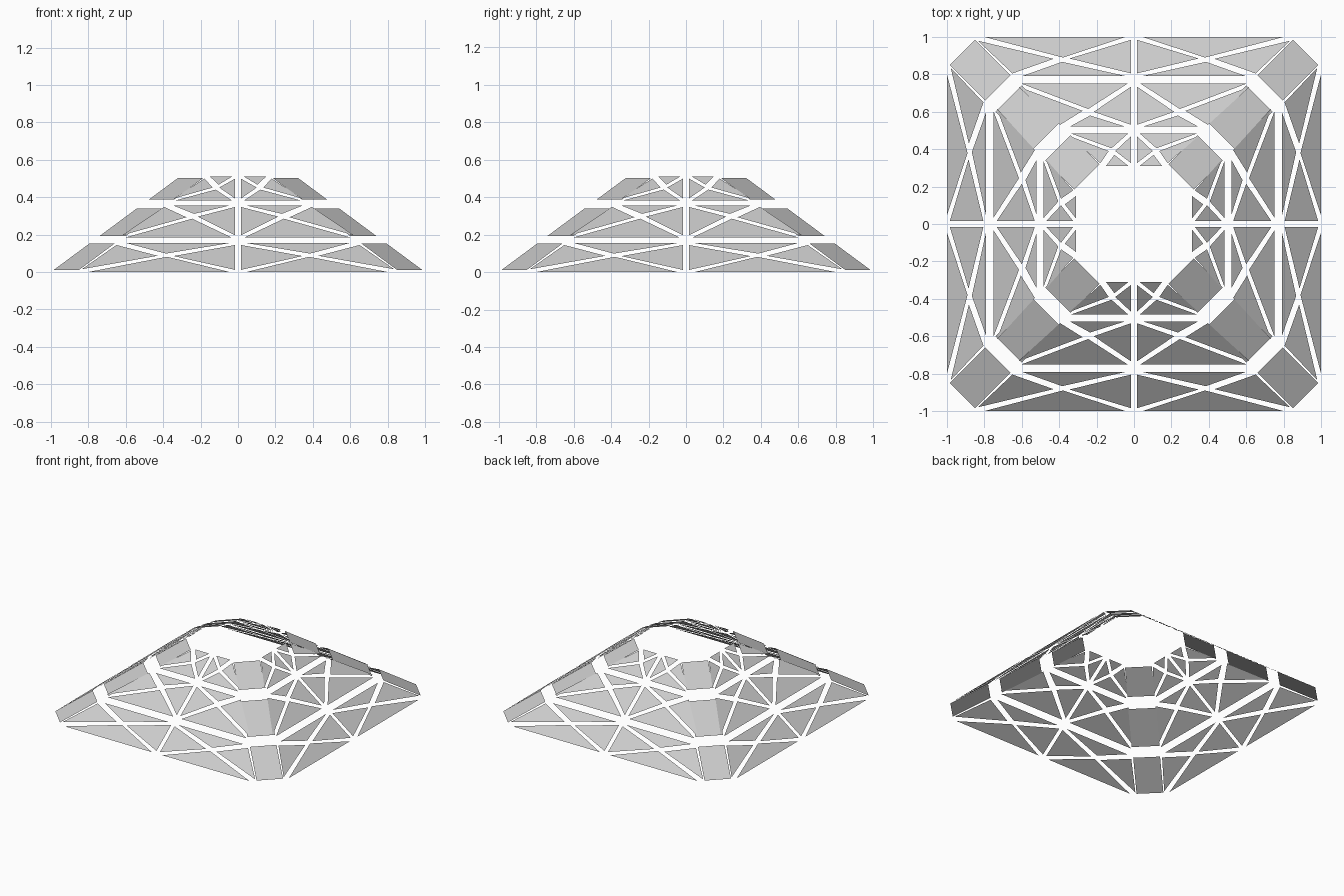
import bpy
import bmesh

if "Cube" in bpy.data.objects:
    bpy.data.objects.remove(bpy.data.objects["Cube"])

SLOPE = 0.74  # rise of every side per unit moved inward

grey = bpy.data.materials.new("light_grey")
grey.diffuse_color = (0.6, 0.6, 0.6, 1)
grey.use_nodes = True
grey.node_tree.nodes["Principled BSDF"].inputs["Base Color"].default_value = grey.diffuse_color


def make_object(name, outlines):
    """Flat panels from plan outlines lifted onto the slope, all facing outward."""
    bm = bmesh.new()
    for pts in outlines:
        face = bm.faces.new([bm.verts.new((x, y, SLOPE * (1 - max(abs(x), abs(y)))))
                             for x, y in pts])
        face.normal_update()
        if face.normal.z < 0:
            face.normal_flip()
    mesh = bpy.data.meshes.new(name)
    bm.to_mesh(mesh)
    bm.free()
    mesh.materials.append(grey)
    bpy.context.collection.objects.link(bpy.data.objects.new(name, mesh))


def mirrored(pts):
    """Left and right copies of an outline."""
    return [[(s * x, y) for x, y in pts] for s in (1, -1)]


def turn(pts, quarter):
    for _ in range(quarter):
        pts = [(-y, x) for x, y in pts]
    return pts


# Each tier: four triangles left between the crossed braces of half a side
# (outer, middle, inner, end), given as distance along and distance out
TIERS = {
    "lower": [
        [(0.045, 1.0), (0.80, 1.0), (0.38, 0.89)],
        [(0.015, 0.985), (0.015, 0.805), (0.345, 0.885)],
        [(0.04, 0.79), (0.60, 0.79), (0.385, 0.867)],
        [(0.43, 0.883), (0.835, 0.98), (0.65, 0.805)]],
    "middle": [
        [(0.035, 0.75), (0.60, 0.75), (0.245, 0.615)],
        [(0.015, 0.735), (0.015, 0.53), (0.215, 0.60)],
        [(0.045, 0.52), (0.345, 0.52), (0.235, 0.58)],
        [(0.275, 0.605), (0.62, 0.735), (0.395, 0.53)]],
    "upper": [
        [(0.03, 0.485), (0.34, 0.485), (0.12, 0.405)],
        [(0.015, 0.47), (0.015, 0.325), (0.10, 0.39)],
        [(0.03, 0.31), (0.15, 0.31), (0.105, 0.37)],
        [(0.135, 0.39), (0.345, 0.47), (0.18, 0.325)]],
}
# Corner panels: outer and inner edge, each from one side to the next
CORNERS = {
    "lower": ((0.85, 0.985), (0.66, 0.795)),
    "middle": ((0.60, 0.74), (0.40, 0.54)),
    "upper": ((0.34, 0.475), (0.185, 0.32)),
}
SIDES = ("back", "left", "front", "right")

# Braced side panels
for tier, triangles in TIERS.items():
    for q, side in enumerate(SIDES):
        make_object(f"{tier}_{side}_panels",
                    [turn(p, q) for t in triangles for p in mirrored(t)])

# Chamfered corner panels
for tier, ((a, b), (c, d)) in CORNERS.items():
    quad = [(a, b), (b, a), (d, c), (c, d)]
    make_object(f"{tier}_corner_panels", [turn(quad, q) for q in range(4)])
